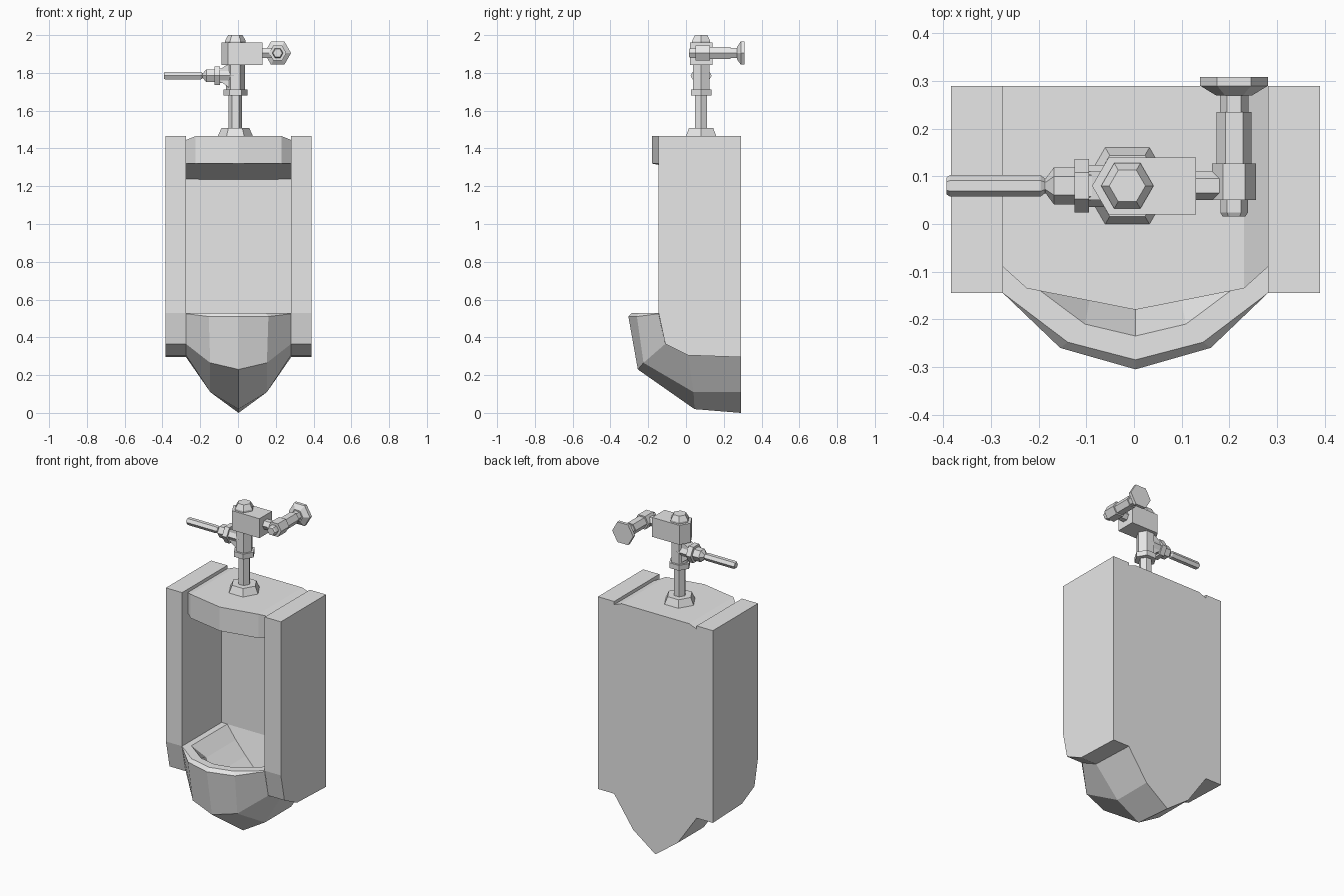
import bpy, bmesh, math
from mathutils import Vector

cube = bpy.data.objects.get("Cube")
if cube:
    bpy.data.objects.remove(cube, do_unlink=True)

grey = bpy.data.materials.new("light_grey")
grey.use_nodes = True
grey.diffuse_color = (0.8, 0.8, 0.8, 1)
grey.node_tree.nodes["Principled BSDF"].inputs["Base Color"].default_value = (0.8, 0.8, 0.8, 1)

CX = 0.003              # centre line of the ceramic body
PX, PY = -0.014, 0.08   # axis of the flush pipe


def make(name, faces, mirror=False, x=0.0):
    """Object from faces given as lists of points; shared points are welded."""
    bm = bmesh.new()
    for pts in faces:
        bm.faces.new([bm.verts.new(p) for p in pts])
    bmesh.ops.remove_doubles(bm, verts=bm.verts, dist=0.0005)
    bmesh.ops.recalc_face_normals(bm, faces=bm.faces)
    mesh = bpy.data.meshes.new(name)
    bm.to_mesh(mesh)
    bm.free()
    mesh.materials.append(grey)
    obj = bpy.data.objects.new(name, mesh)
    bpy.context.collection.objects.link(obj)
    obj.location.x = x
    if mirror:
        mod = obj.modifiers.new("Mirror", 'MIRROR')
        mod.merge_threshold = 0.0005
    return obj


def loft(rings):
    """Faces of a capped solid through rings of equal point count."""
    faces = [rings[0], rings[-1]]
    for a, b in zip(rings, rings[1:]):
        n = len(a)
        faces += [[a[i], a[(i + 1) % n], b[(i + 1) % n], b[i]] for i in range(n)]
    return faces


def hex_turned(name, axis, centre, profile):
    """Six-sided turned part; profile holds (position along axis, radius)."""
    rings = []
    for t, r in profile:
        ring = []
        for k in range(6):
            u = r * math.cos(k * math.pi / 3)
            v = r * math.sin(k * math.pi / 3)
            p = {'X': (t, u, v), 'Y': (u, t, v), 'Z': (u, v, t)}[axis]
            ring.append(Vector(p) + Vector(centre))
        rings.append(ring)
    return make(name, loft(rings))


# Side panels
side = [(-0.145, 1.465), (-0.145, 0.53), (-0.11, 0.365),
        (0.01, 0.305), (0.29, 0.295), (0.29, 1.465)]
make("side_panels", loft([[(x, y, z) for y, z in side] for x in (0.278, 0.387)]), True, CX)

# Back wall
back = [(0.235, 0.295), (0.29, 0.295), (0.29, 1.44), (0.235, 1.44)]
make("back_wall", loft([[(x, y, z) for y, z in back] for x in (-0.278, 0.278)]), x=CX)

# Overhanging top with chamfered sides and sloping underside
plan = [(0, 0.29), (0, -0.18), (0.228, -0.135), (0.278, -0.09), (0.278, 0.29), (0.228, 0.29)]
top = [(x, y, 1.445 if x > 0.25 else 1.465) for x, y in plan]
low = [(x, y, 1.225 if y > 0 else 1.32) for x, y in plan]
hood = [[top[i] for i in (0, 1, 2, 5)], [top[i] for i in (2, 3, 4, 5)], low]
hood += [[top[i], top[i + 1], low[i + 1], low[i]] for i in range(1, 5)]
hood.append([top[5], top[0], low[0], low[5]])
make("top_hood", hood, True, CX)

# Bowl: rows run from the back underside, round the rim and into the basin
rows = [
    [(0, 0.29, 0), (0.15, 0.29, 0.11), (0.278, 0.29, 0.295)],
    [(0, 0.045, 0.02), (0.15, 0.04, 0.11), (0.278, 0.01, 0.305)],
    [(0, -0.255, 0.23), (0.15, -0.225, 0.265), (0.278, -0.11, 0.365)],
    [(0, -0.305, 0.51), (0.158, -0.26, 0.51), (0.278, -0.145, 0.525)],
    [(0, -0.285, 0.53), (0.142, -0.248, 0.53), (0.278, -0.145, 0.53)],
    [(0, -0.235, 0.53), (0.106, -0.21, 0.53), (0.24, -0.11, 0.53)],
    [(0, -0.15, 0.34), (0.09, -0.13, 0.39), (0.17, -0.065, 0.46)],
    [(0, 0.18, 0.32), (0.09, 0.2, 0.39), (0.17, 0.217, 0.46)],
]
bowl = []
for a, b in zip(rows, rows[1:]):
    bowl += [[a[i], a[i + 1], b[i + 1], b[i]] for i in range(2)]
corner = (0.24, 0.235, 0.53)
bowl.append([rows[4][2], (0.278, 0.235, 0.53), corner, rows[5][2]])   # side ledge
bowl.append([rows[5][2], corner, rows[7][2], rows[6][2]])             # basin side
bowl.append([(0, 0.235, 0.53), *rows[7], corner])                     # basin back
bowl.append([(0, 0.29, 0.295), *rows[0]])                             # rear face
make("bowl", bowl, True, CX)

# Upright flush pipe
axis = (PX, PY, 0)
hex_turned("pipe_flange", 'Z', axis, [(1.46, 0.095), (1.508, 0.074)])
hex_turned("flush_pipe", 'Z', axis, [(1.5, 0.036), (1.69, 0.036)])
hex_turned("pipe_nut", 'Z', axis, [(1.68, 0.063), (1.712, 0.063)])
hex_turned("valve_body", 'Z', axis, [(1.71, 0.05), (1.85, 0.05)])
hex_turned("valve_cap", 'Z', axis, [(1.955, 0.055), (1.97, 0.055), (2.0, 0.038)])

# Valve head, pointed on one side
head = [(-0.088, 0.08), (-0.053, 0.02), (0.13, 0.02), (0.13, 0.14), (-0.053, 0.14)]
make("valve_head", loft([[(x, y, z) for x, y in head] for z in (1.842, 1.96)]))

# Brace under the lever branch
brace = [(-0.1, 1.76), (-0.035, 1.712), (-0.035, 1.842), (-0.06, 1.842), (-0.1, 1.815)]
make("branch_brace", loft([[(x, y, z) for x, z in brace] for y in (0.05, 0.11)]))

# Lever and its fittings
arm = (0, PY, 1.785)
hex_turned("lever_branch", 'X', arm, [(-0.1, 0.044), (-0.02, 0.044)])
hex_turned("lever_nut", 'X', arm, [(-0.125, 0.056), (-0.094, 0.056)])
hex_turned("lever_collar", 'X', arm,
           [(-0.196, 0.012), (-0.185, 0.016), (-0.168, 0.039), (-0.12, 0.039)])
hex_turned("lever", 'X', arm,
           [(-0.393, 0.018), (-0.386, 0.0225), (-0.196, 0.0225), (-0.185, 0.014)])

# Supply stop, running back to the wall flange
hex_turned("stop_connector", 'X', (0, PY, 1.905), [(0.125, 0.03), (0.18, 0.03)])
stop = (0.21, 0, 1.905)
hex_turned("stop_tip", 'Y', stop, [(0.016, 0.024), (0.024, 0.029), (0.055, 0.029)])
hex_turned("stop_body", 'Y', stop, [(0.05, 0.046), (0.127, 0.046)])
hex_turned("supply_sleeve", 'Y', stop, [(0.12, 0.037), (0.235, 0.037)])
hex_turned("supply_pipe", 'Y', stop, [(0.23, 0.03), (0.28, 0.03)])
hex_turned("wall_flange", 'Y', stop, [(0.27, 0.038), (0.29, 0.071), (0.309, 0.071)])
